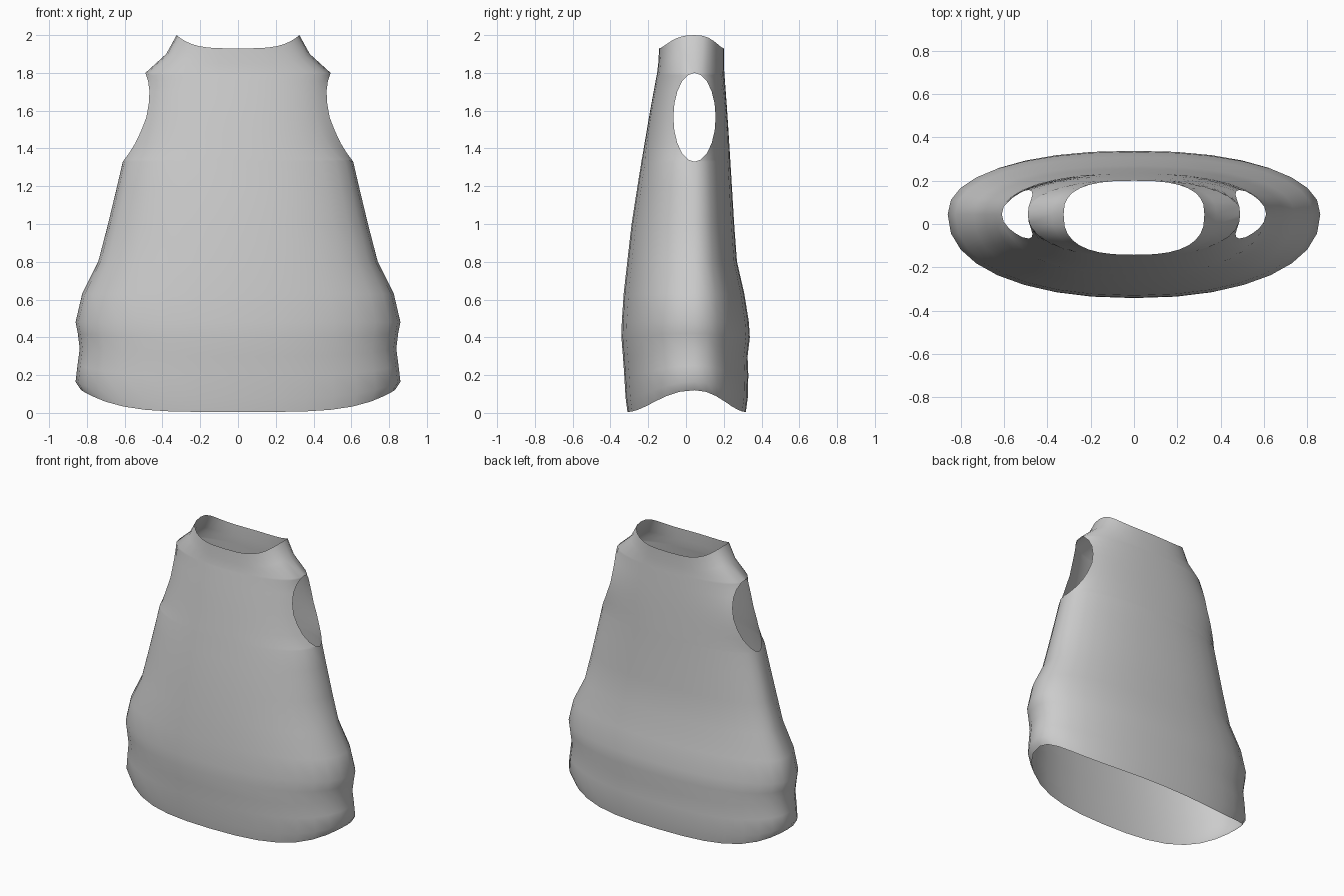
import bpy, bmesh, math

if "Cube" in bpy.data.objects:
    bpy.data.objects.remove(bpy.data.objects["Cube"])

SEAM_Y = 0.045      # side seam depth
SEGS = 16           # columns per panel

# rows: z at centre, z at side, edge half-width, front y, back y, roundness power
body = [
    (0.005, 0.12, 0.83, -0.31, 0.317, 0.9),
    (0.08, 0.165, 0.86, -0.32, 0.327, 0.9),
    (0.20, 0.25, 0.85, -0.327, 0.33, 0.9),
    (0.30, 0.34, 0.838, -0.334, 0.326, 0.9),
    (0.40, 0.42, 0.848, -0.342, 0.338, 0.9),
    (0.48, 0.48, 0.86, -0.34, 0.333, 0.9),
    (0.63, 0.63, 0.825, -0.33, 0.309, 0.9),
    (0.80, 0.80, 0.74, -0.311, 0.270, 0.9),
    (1.00, 1.00, 0.688, -0.288, 0.255, 0.9),
    (1.20, 1.20, 0.64, -0.257, 0.243, 0.9),
]
shoulder = [
    (1.85, 1.90, 0.38, -0.147, 0.2, 0.8),
    (1.93, 2.00, 0.325, -0.142, 0.2, 0.75),
]


def lerp(table, z):
    for (z0, v0), (z1, v1) in zip(table, table[1:]):
        if z <= z1:
            return v0 + (v1 - v0) * max(0, z - z0) / (z1 - z0)
    return table[-1][1]


# armhole rows: edge opens away from the seam between z 1.33 and 1.80
edge_x = [(1.33, 0.61), (1.38, 0.573), (1.45, 0.53), (1.57, 0.483),
          (1.68, 0.466), (1.75, 0.474), (1.80, 0.49)]
rows = [r + (0.0,) for r in body]
STEPS = 10
for i in range(STEPS + 1):
    phi = math.pi * i / STEPS
    z = 1.565 - 0.235 * math.cos(phi)
    front = lerp([(1.33, -0.236), (1.6, -0.19), (1.8, -0.153)], z)
    back = lerp([(1.33, 0.235), (1.6, 0.218), (1.8, 0.203)], z)
    gap = 0.112 * math.sin(phi) if 0 < i < STEPS else 0.0
    rows.append((z, z, lerp(edge_x, z), front, back, 0.9, gap))
rows += [r + (0.0,) for r in shoulder]


def panel(bm, side):
    """Front (side 0) or back (side 1) panel, lofted row by row."""
    grid = []
    for zc, zs, xe, front, back, p, gap in rows:
        depth = (back if side else front) - SEAM_Y
        start = math.asin((gap / abs(depth)) ** (1 / p))
        width = xe / math.cos(start) ** p
        line = []
        for j in range(SEGS + 1):
            t = start + (math.pi - 2 * start) * j / SEGS
            c, s = math.cos(t), max(0.0, math.sin(t))
            x = math.copysign(width * abs(c) ** p, c)
            k = 3 if zc > 1 else 4
            line.append(bm.verts.new((x, SEAM_Y + depth * s ** p,
                                      zc + (zs - zc) * abs(c) ** k)))
        grid.append(line)
    for a, b in zip(grid, grid[1:]):
        for j in range(SEGS):
            f = (a[j], b[j], b[j + 1], a[j + 1])
            bm.faces.new(f[::-1] if side else f)


# sleeveless top: two panels sewn along the side and shoulder seams
bm = bmesh.new()
panel(bm, 0)
panel(bm, 1)
bmesh.ops.remove_doubles(bm, verts=bm.verts[:], dist=0.0005)
bm.normal_update()
# make the front panel face forward
if sum(f.normal.y * f.calc_center_median().y for f in bm.faces) < 0:
    bmesh.ops.reverse_faces(bm, faces=bm.faces[:])
mesh = bpy.data.meshes.new("sleeveless_top")
bm.to_mesh(mesh)
bm.free()
top = bpy.data.objects.new("sleeveless_top", mesh)
bpy.context.collection.objects.link(top)
for poly in mesh.polygons:
    poly.use_smooth = True
